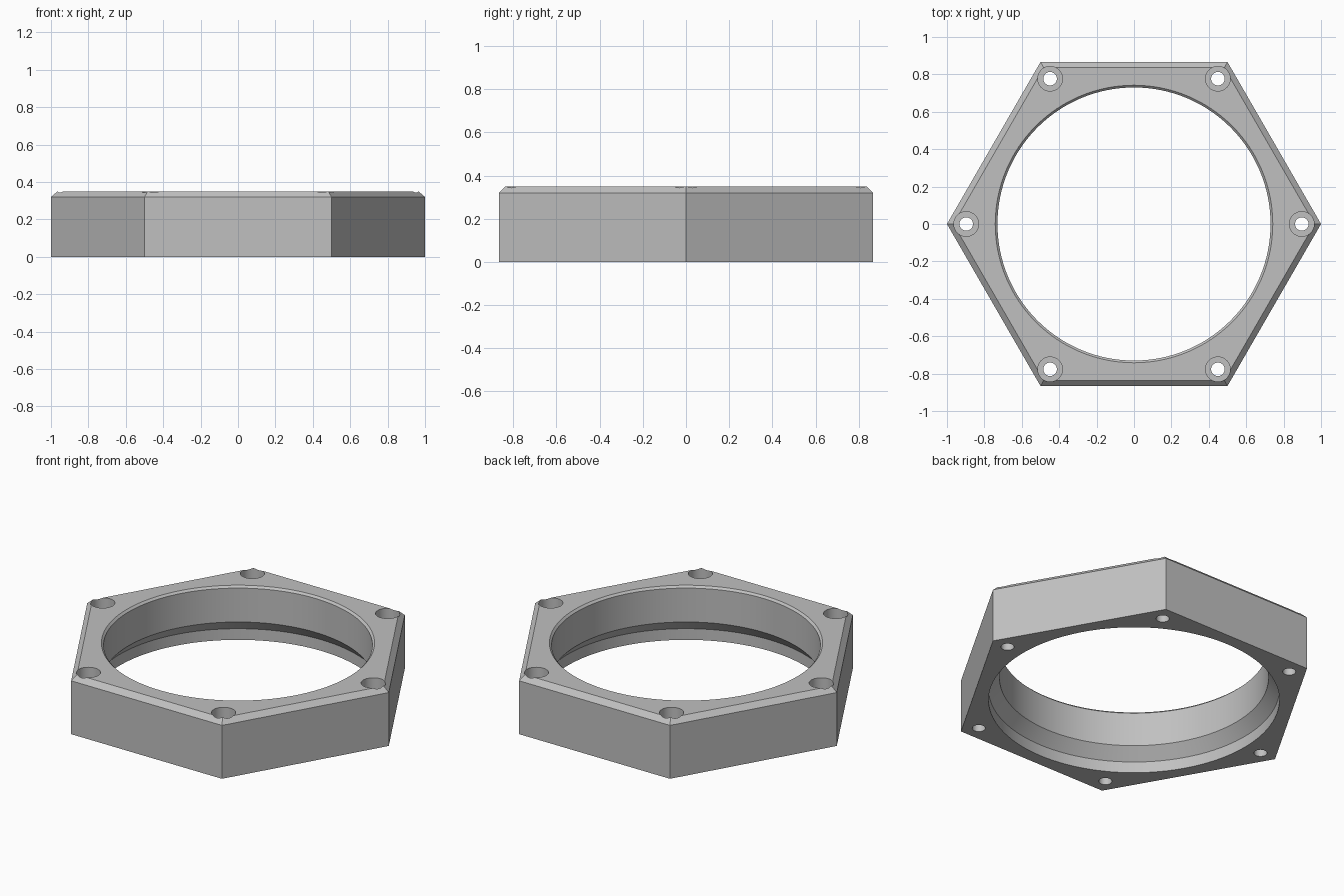
import bpy, bmesh, math

cube = bpy.data.objects.get("Cube")
if cube:
    bpy.data.objects.remove(cube, do_unlink=True)

HEIGHT, CHAMFER = 0.35, 0.03
HOLE_CIRCLE = 0.897


def lathe(bm, profile, sides, cx=0.0, cy=0.0):
    """Loft (radius, z) rings, listed bottom to top, into a closed solid."""
    rings = []
    for r, z in profile:
        angles = [2 * math.pi * i / sides for i in range(sides)]
        rings.append([bm.verts.new((cx + r * math.cos(a), cy + r * math.sin(a), z))
                      for a in angles])
    for low, high in zip(rings, rings[1:]):
        for i in range(sides):
            j = (i + 1) % sides
            bm.faces.new((low[i], low[j], high[j], high[i]))
    bm.faces.new(rings[0][::-1])
    bm.faces.new(rings[-1])


def make_object(name, bm):
    mesh = bpy.data.meshes.new(name)
    bm.to_mesh(mesh)
    bm.free()
    obj = bpy.data.objects.new(name, mesh)
    bpy.context.collection.objects.link(obj)
    return obj


# Plain grey material
grey = bpy.data.materials.new("grey")
grey.use_nodes = True
colour = (0.53, 0.53, 0.53, 1)
grey.diffuse_color = colour
grey.node_tree.nodes["Principled BSDF"].inputs["Base Color"].default_value = colour

# Hexagonal body with a chamfered top edge
bm = bmesh.new()
top_radius = 1 - CHAMFER / math.cos(math.pi / 6)
lathe(bm, [(1, 0), (1, HEIGHT - CHAMFER), (top_radius, HEIGHT)], 6)
body = make_object("hexagonal_ring", bm)
body.data.materials.append(grey)

# Central bore: wide recess below, cone, straight wall, chamfered rim
bm = bmesh.new()
lathe(bm, [(0.79, -0.1), (0.79, 0.067), (0.73, 0.135),
           (0.73, HEIGHT - 0.012), (0.742, HEIGHT), (0.742, HEIGHT + 0.1)], 128)

# Counterbored screw hole near each corner
for k in range(6):
    a = k * math.pi / 3
    lathe(bm, [(0.036, -0.1), (0.036, 0.2), (0.066, 0.2), (0.066, HEIGHT + 0.1)],
          40, HOLE_CIRCLE * math.cos(a), HOLE_CIRCLE * math.sin(a))
cutter = make_object("hole_cutter", bm)
cutter.data.materials.append(grey)
cutter.hide_render = True

# Cut the holes, then drop the cutter
cut = body.modifiers.new("holes", "BOOLEAN")
cut.operation = "DIFFERENCE"
cut.solver = "EXACT"
cut.object = cutter
bpy.ops.object.select_all(action="DESELECT")
body.select_set(True)
bpy.context.view_layer.objects.active = body
bpy.ops.object.modifier_apply(modifier=cut.name)
bpy.data.objects.remove(cutter, do_unlink=True)

# Smooth bores with crisp edges
bpy.ops.object.shade_smooth_by_angle(angle=math.radians(25))
